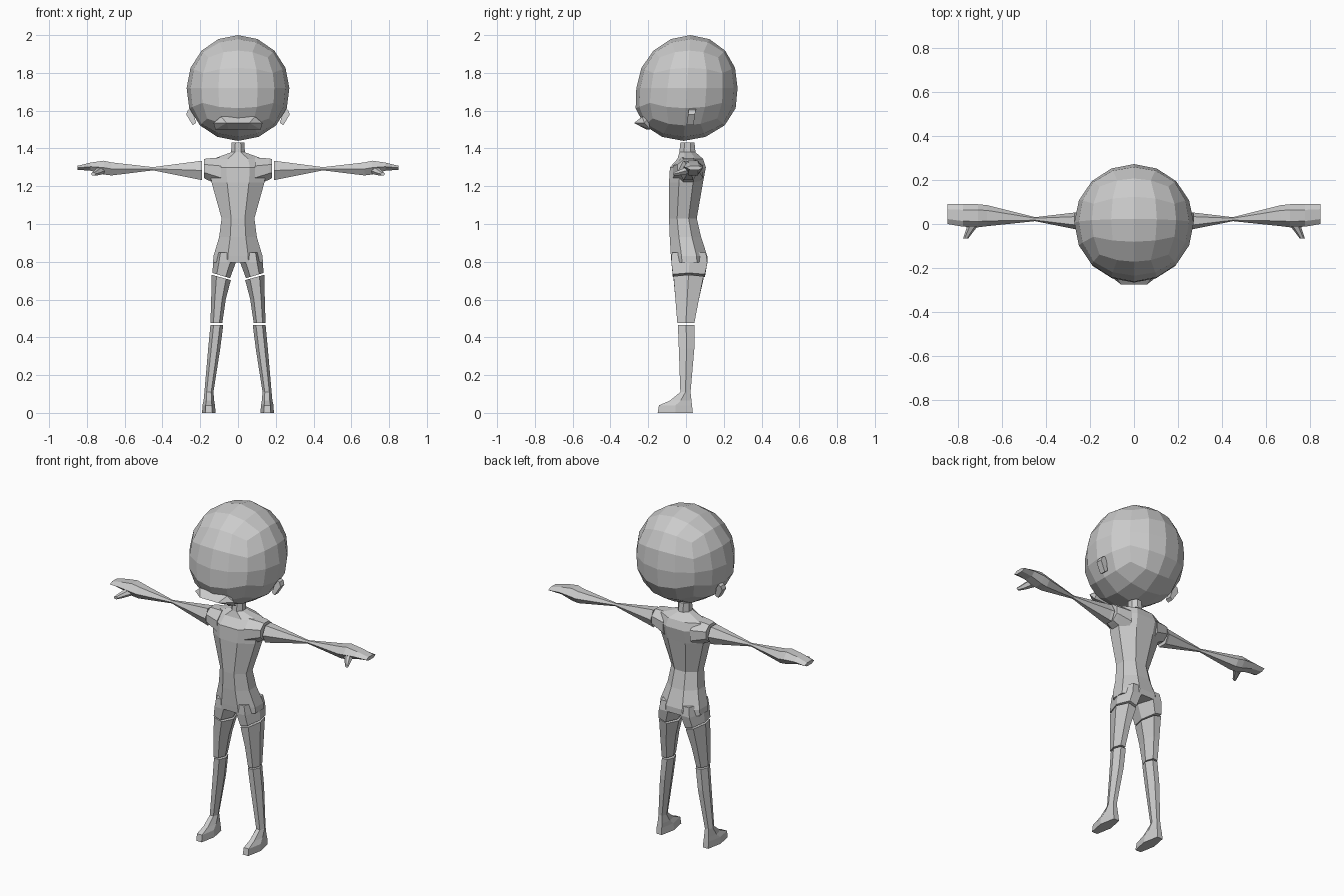
import bpy, bmesh
from math import cos, sin, pi, tan
from mathutils import Vector


def finish(name, bm, mirror=False):
    bmesh.ops.recalc_face_normals(bm, faces=bm.faces)
    me = bpy.data.meshes.new(name)
    bm.to_mesh(me)
    bm.free()
    ob = bpy.data.objects.new(name, me)
    bpy.context.collection.objects.link(ob)
    if mirror:
        ob.modifiers.new("mirror", 'MIRROR').use_mirror_merge = False
    return ob


def loft(name, rings, n=6, phase=0.0, mirror=False):
    """Skin n-gon rings given as (centre, half axis a, half axis b)."""
    bm = bmesh.new()
    ang = [2 * pi * i / n + phase for i in range(n)]
    ca, sa = max(cos(t) for t in ang), max(sin(t) for t in ang)
    loops = []
    for c, a, b in rings:
        loops.append([bm.verts.new(Vector(c) + Vector(a) * cos(t) / ca + Vector(b) * sin(t) / sa)
                      for t in ang])
    for p, q in zip(loops, loops[1:]):
        for i in range(n):
            j = (i + 1) % n
            bm.faces.new((p[i], p[j], q[j], q[i]))
    bm.faces.new(loops[0])
    bm.faces.new(loops[-1])
    return finish(name, bm, mirror)


def hull(name, pts, mirror=False):
    bm = bmesh.new()
    for p in pts:
        bm.verts.new(p)
    bmesh.ops.convex_hull(bm, input=bm.verts)
    bmesh.ops.dissolve_limit(bm, angle_limit=0.02, verts=bm.verts, edges=bm.edges)
    return finish(name, bm, mirror)


def zring(z, x0, x1, y0, y1, tilt=0.0):
    return ((x0 + x1) / 2, (y0 + y1) / 2, z), ((x1 - x0) / 2, 0, tilt), (0, (y1 - y0) / 2, 0)


def xring(x, z0, z1, y0, y1):
    return (x, (y0 + y1) / 2, (z0 + z1) / 2), (0, (y1 - y0) / 2, 0), (0, 0, (z1 - z0) / 2)


# Head: cube turned into a faceted ball, fuller at the jaw and leaning back at the top
bm = bmesh.new()
bmesh.ops.create_cube(bm, size=2)
bmesh.ops.subdivide_edges(bm, edges=bm.edges[:], cuts=3, use_grid_fill=True)
for v in bm.verts:
    d = Vector([tan(c * pi / 4) for c in v.co]).normalized()
    full = 1.0 + (0.12 * min(1, -d.z * 1.5) if d.z < 0 else 0)
    v.co = (0.272 * d.x * (1 + (full - 1) * 0.4),
            0.268 * d.y * full + 0.018 * d.z + 0.005,
            1.72 + 0.28 * d.z)
finish("head", bm)

# Jutting lip and ears
hull("lip", [(s * x, y, z) for s in (-1, 1) for x, y, z in (
    (0.13, -0.22, 1.535), (0.06, -0.275, 1.535), (0.09, -0.232, 1.568),
    (0.12, -0.19, 1.50), (0.05, -0.21, 1.50), (0.09, -0.2, 1.56))])
hull("ear", [(x, y + (z - 1.56) * 0.15, z) for x, z in (
    (0.222, 1.535), (0.24, 1.523), (0.274, 1.58), (0.265, 1.603), (0.25, 1.61), (0.235, 1.585))
    for y in (0.008, 0.045)], mirror=True)

# Torso with neck
loft("torso", [zring(z, -r, r, f, b) for z, r, f, b in (
    (1.432, 0.035, -0.03, 0.045), (1.38, 0.036, -0.035, 0.05), (1.345, 0.13, -0.045, 0.09),
    (1.30, 0.15, -0.085, 0.105), (1.22, 0.14, -0.09, 0.09), (1.03, 0.087, -0.09, 0.057),
    (0.93, 0.10, -0.086, 0.08), (0.83, 0.13, -0.08, 0.113), (0.795, 0.132, -0.077, 0.113))],
    n=8, phase=pi / 8)

# Shoulder and hip stubs
loft("shoulder", [xring(0.09, 1.20, 1.352, -0.07, 0.09),
                  xring(0.165, 1.235, 1.347, -0.05, 0.075),
                  xring(0.18, 1.243, 1.343, -0.045, 0.07)], n=8, phase=pi / 8, mirror=True)
loft("hip", [zring(0.85, 0.01, 0.12, -0.075, 0.105),
             zring(0.795, 0.012, 0.131, -0.077, 0.113),
             zring(0.727, 0.042, 0.136, -0.07, 0.10, 0.014)], mirror=True)

# Legs with feet
loft("thigh", [zring(0.717, 0.038, 0.139, -0.066, 0.093, 0.014),
               zring(0.60, 0.065, 0.142, -0.056, 0.068),
               zring(0.475, 0.083, 0.146, -0.046, 0.044)], mirror=True)
loft("lower_leg", [zring(0.466, 0.078, 0.146, -0.043, 0.044),
                   zring(0.34, 0.094, 0.158, -0.038, 0.044),
                   zring(0.11, 0.13, 0.178, -0.03, 0.024),
                   zring(0.065, 0.126, 0.182, -0.085, 0.029),
                   zring(0.04, 0.122, 0.188, -0.143, 0.032),
                   zring(0.0, 0.118, 0.19, -0.15, 0.036)], mirror=True)

# Arms pinched at the elbow, flattening into mitten hands
loft("arm", [xring(0.19, 1.232, 1.334, -0.04, 0.065),
             xring(0.205, 1.235, 1.333, -0.036, 0.06),
             xring(0.45, 1.284, 1.301, 0.013, 0.031),
             xring(0.67, 1.257, 1.326, -0.01, 0.086),
             xring(0.71, 1.262, 1.335, -0.015, 0.09),
             xring(0.78, 1.282, 1.325, -0.012, 0.09),
             xring(0.85, 1.287, 1.308, 0.0, 0.09)], mirror=True)
loft("thumb", [((0.725, 0.01, 1.285), (0.03, 0, 0), (0, 0, 0.02)),
               ((0.75, -0.035, 1.272), (0.018, 0, 0), (0, 0, 0.014)),
               ((0.766, -0.065, 1.265), (0.012, 0, 0), (0, 0, 0.008))], mirror=True)
